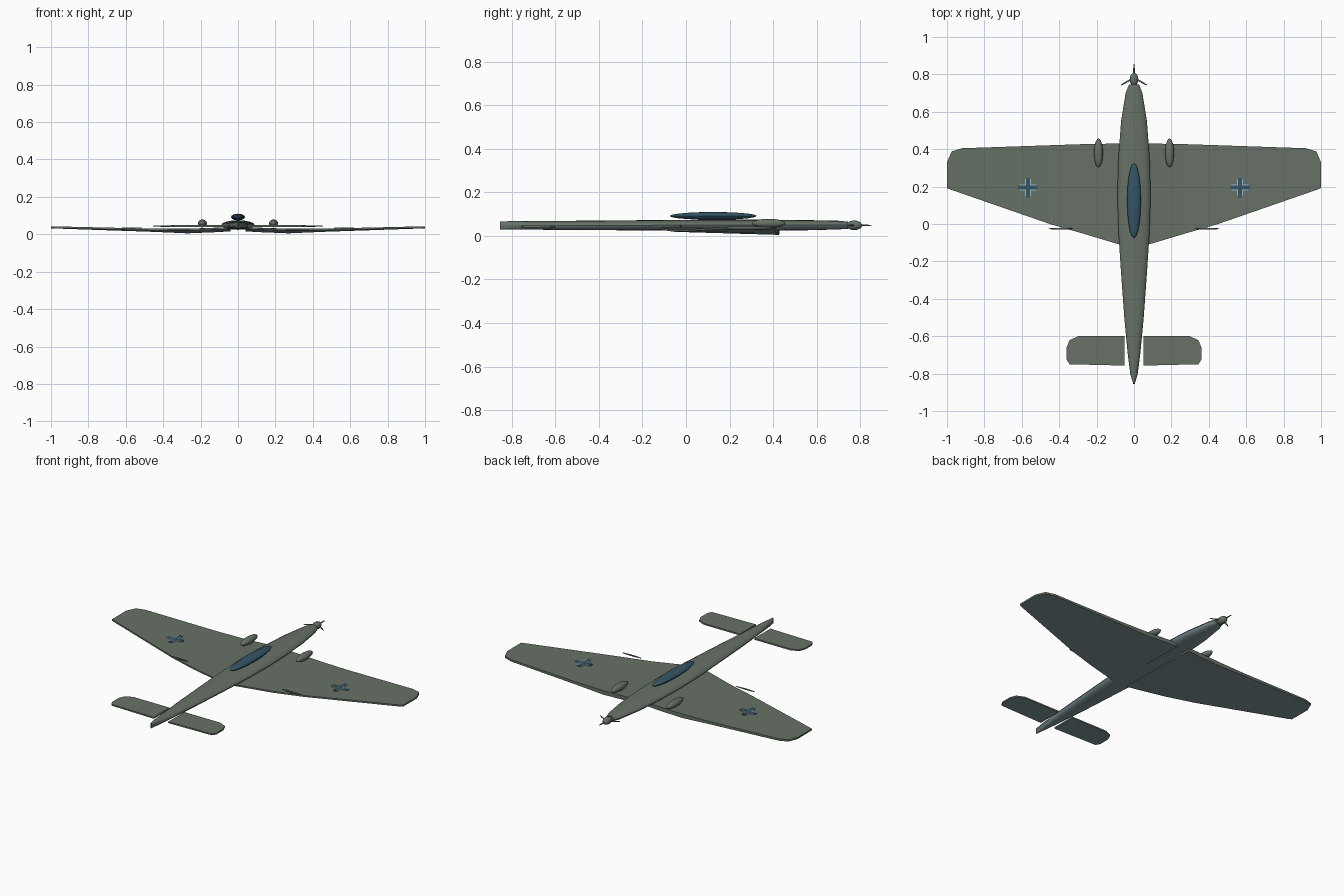
import bpy, bmesh, math
from mathutils import Matrix

if "Cube" in bpy.data.objects:
    bpy.data.objects.remove(bpy.data.objects["Cube"])


def material(name, rgb):
    m = bpy.data.materials.new(name)
    m.diffuse_color = (*rgb, 1)
    m.use_nodes = True
    m.node_tree.nodes["Principled BSDF"].inputs["Base Color"].default_value = m.diffuse_color
    return m


GREEN = material("grey green", (0.135, 0.165, 0.135))
UNDER = material("underside blue grey", (0.22, 0.31, 0.33))
GLASS = material("dark blue", (0.035, 0.09, 0.13))
LIGHT = material("pale blue", (0.33, 0.50, 0.56))


def finish(name, bm, mats, smooth=None, under=False):
    bmesh.ops.recalc_face_normals(bm, faces=bm.faces)
    bm.normal_update()
    if under:  # faces pointing down take the underside colour
        for f in bm.faces:
            f.material_index = 1 if f.normal.z < -0.3 else 0
    me = bpy.data.meshes.new(name)
    bm.to_mesh(me)
    bm.free()
    for m in mats:
        me.materials.append(m)
    ob = bpy.data.objects.new(name, me)
    bpy.context.collection.objects.link(ob)
    if smooth:
        bpy.ops.object.select_all(action='DESELECT')
        bpy.context.view_layer.objects.active = ob
        ob.select_set(True)
        bpy.ops.object.shade_smooth_by_angle(angle=math.radians(smooth))
    return ob


def loft(name, rings, mats, smooth=None, under=False):
    bm = bmesh.new()
    vs = [[bm.verts.new(p) for p in r] for r in rings]
    n = len(vs[0])
    for a, b in zip(vs, vs[1:]):
        for i in range(n):
            j = (i + 1) % n
            bm.faces.new((a[i], a[j], b[j], b[i]))
    bm.faces.new(vs[0])
    bm.faces.new(vs[-1])
    return finish(name, bm, mats, smooth, under)


def ellipsoid(name, c, r, mat, turn=0):
    bm = bmesh.new()
    bmesh.ops.create_uvsphere(bm, u_segments=16, v_segments=10, radius=1)
    m = (Matrix.Translation(c) @ Matrix.Rotation(turn, 4, 'Z')
         @ Matrix.Diagonal((r[0], r[1], r[2], 1)))
    bmesh.ops.transform(bm, matrix=m @ Matrix.Rotation(math.pi / 2, 4, 'X'), verts=bm.verts)
    return finish(name, bm, [mat], 40)


def slab(name, outline, z0, z1, mats, under=False):
    return loft(name, [[(x, y, z0) for x, y in outline],
                       [(x, y, z1) for x, y in outline]], mats, None, under)


# Fuselage: flattened oval sections along y (y, half width, bottom, top)
SECTIONS = [(-0.855, 0.004, 0.03, 0.067), (-0.80, 0.02, 0.03, 0.068), (-0.70, 0.033, 0.029, 0.068),
            (-0.50, 0.052, 0.027, 0.07), (-0.25, 0.070, 0.026, 0.072), (-0.05, 0.083, 0.025, 0.074),
            (0.15, 0.089, 0.024, 0.075), (0.35, 0.084, 0.024, 0.075), (0.55, 0.069, 0.026, 0.073),
            (0.70, 0.045, 0.03, 0.07), (0.745, 0.027, 0.033, 0.066)]
rings = []
for y, w, b, t in SECTIONS:
    ang = [2 * math.pi * i / 16 for i in range(16)]
    rings.append([(w * math.cos(a), y, (b + t) / 2 + (t - b) / 2 * math.sin(a)) for a in ang])
loft("fuselage", rings, [GREEN, UNDER], 40, True)

# Canopy, spinner and three-bladed propeller
ellipsoid("canopy", (0, 0.125, 0.092), (0.037, 0.2, 0.018), GLASS)
ellipsoid("spinner", (0, 0.773, 0.049), (0.023, 0.036, 0.022), GREEN)
for k in range(3):
    a = math.pi / 2 + k * 2 * math.pi / 3
    ellipsoid("propeller_blade", (0.045 * math.cos(a), 0.78 + 0.04 * math.sin(a), 0.049),
              (0.036, 0.0045, 0.003), GREEN, a)

# Wing stations: x, rear y, front y, rear bottom/top z, front bottom/top z
WING = [(0.04, -0.12, 0.430, 0.028, 0.037, 0.016, 0.038), (0.10, -0.103, 0.430, 0.026, 0.035, 0.012, 0.036),
        (0.27, -0.052, 0.427, 0.019, 0.029, 0.005, 0.030), (0.45, 0.0, 0.421, 0.021, 0.030, 0.013, 0.030),
        (0.92, 0.163, 0.405, 0.031, 0.041, 0.029, 0.041), (0.975, 0.182, 0.388, 0.032, 0.042, 0.031, 0.042),
        (1.0, 0.192, 0.33, 0.033, 0.043, 0.032, 0.043)]
TAIL = [(0.05, -0.6), (0.30, -0.6), (0.345, -0.622), (0.36, -0.66),
        (0.36, -0.725), (0.345, -0.75), (0.05, -0.757)]


def cross(s, arm, half):
    pts = [(half, half), (half, arm), (-half, arm), (-half, half), (-arm, half), (-arm, -half),
           (-half, -half), (-half, -arm), (half, -arm), (half, -half), (arm, -half), (arm, half)]
    return [(s * 0.567 + x, 0.195 + y) for x, y in pts]


for s in (-1, 1):
    loft("wing", [[(s * x, y0, b0), (s * x, y1, b1), (s * x, y1, t1), (s * x, y0, t0)]
                  for x, y0, y1, b0, t0, b1, t1 in WING], [GREEN, UNDER], None, True)
    slab("tailplane", [(s * x, y) for x, y in TAIL], 0.04, 0.049, [GREEN, UNDER], True)
    ellipsoid("wing_pod", (s * 0.19, 0.38, 0.058), (0.024, 0.077, 0.021), GREEN)
    ellipsoid("trailing_bar", (s * 0.39, -0.025, 0.044), (0.068, 0.005, 0.004), GREEN)
    # Wing markings: pale cross edge with a longer dark cross on it
    slab("marking_edge", cross(s, 0.046, 0.015), 0.0315, 0.0365, [LIGHT])
    slab("marking_center", cross(s, 0.052, 0.010), 0.0315, 0.037, [GLASS])
